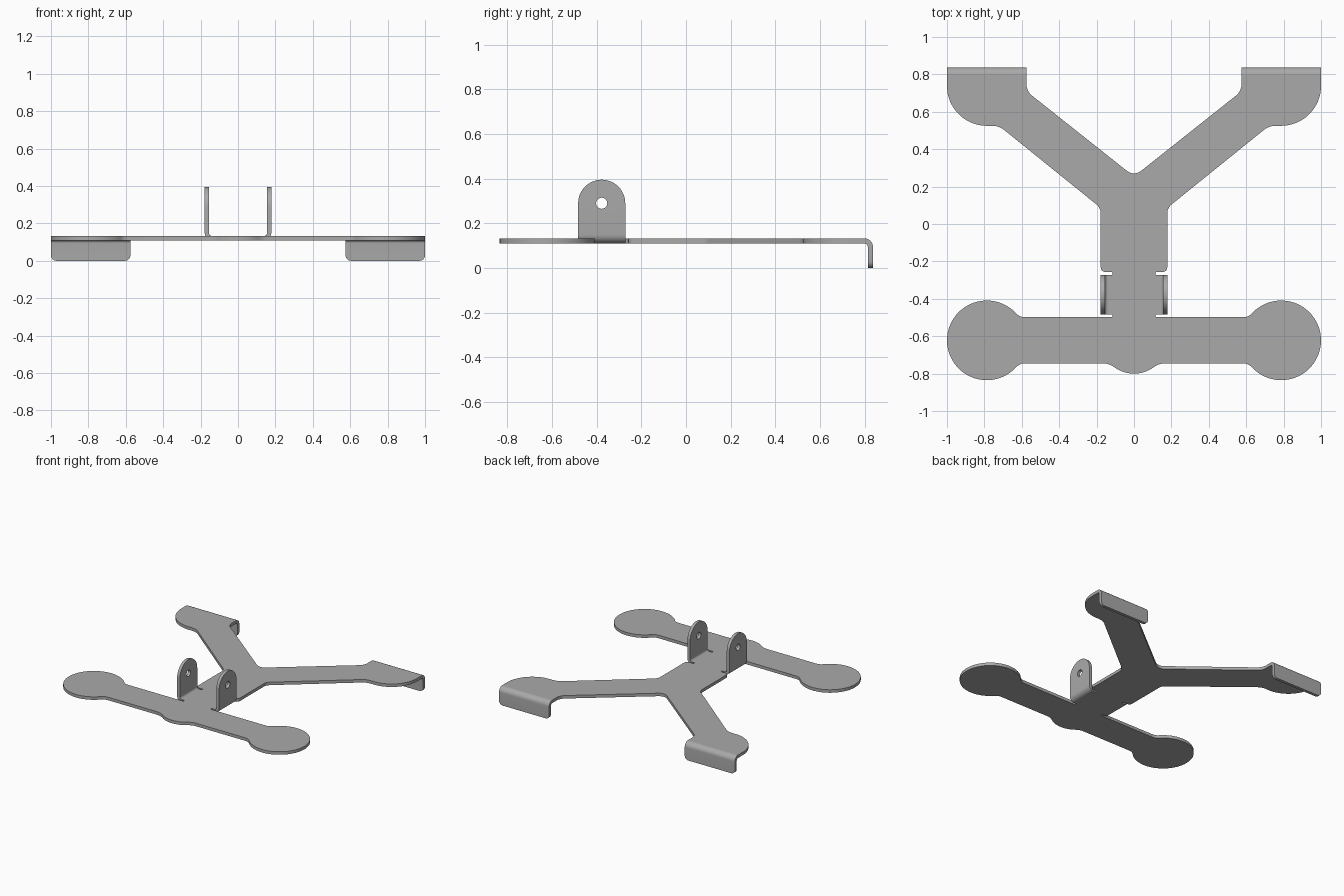
import bpy, bmesh
from math import sin, cos, tan, pi, radians
from mathutils import Vector

cube = bpy.data.objects.get("Cube")
if cube:
    bpy.data.objects.remove(cube, do_unlink=True)

T = 0.023          # sheet thickness
Z0 = 0.11          # underside of the plate
RI = 0.016         # inner bend radius
L = (RI + T / 2) * pi / 2   # flat length of a bend

steel = bpy.data.materials.new("grey_steel")
steel.use_nodes = True
grey = (0.4, 0.4, 0.4, 1)
steel.diffuse_color = grey
steel.node_tree.nodes["Principled BSDF"].inputs["Base Color"].default_value = grey


def arc(cx, cy, r, a0, a1, n):
    """Points on an arc, as outline corners without rounding."""
    angles = [radians(a0 + (a1 - a0) * i / n) for i in range(n + 1)]
    return [(cx + r * cos(a), cy + r * sin(a), 0) for a in angles]


def rounded(corners, n=6):
    """Closed outline from (x, y, radius) corners."""
    out = []
    for i, (x, y, r) in enumerate(corners):
        p = Vector((x, y))
        new = [p]
        if r:
            d1 = (Vector(corners[i - 1][:2]) - p).normalized()
            d2 = (Vector(corners[(i + 1) % len(corners)][:2]) - p).normalized()
            theta = d1.angle(d2)
            c = p + (d1 + d2).normalized() * r / sin(theta / 2)
            v1 = p + d1 * r / tan(theta / 2) - c
            v2 = p + d2 * r / tan(theta / 2) - c
            f = pi - theta
            new = [c + (v1 * sin(f * (1 - k / n)) + v2 * sin(f * k / n)) / sin(f)
                   for k in range(n + 1)]
        for q in new:
            if not out or (q - out[-1]).length > 0.002:
                out.append(q)
    return out


def sheet(name, loops, place, cuts=()):
    """Flat blank cut along bend lines, thickened, then placed point by point."""
    bm = bmesh.new()
    for loop in loops:
        vs = [bm.verts.new((p.x, p.y, 0)) for p in loop]
        for i, v in enumerate(vs):
            bm.edges.new((vs[i - 1], v))
    bmesh.ops.triangle_fill(bm, use_beauty=True, edges=bm.edges[:])
    for c in cuts:
        bmesh.ops.bisect_plane(bm, geom=bm.verts[:] + bm.edges[:] + bm.faces[:],
                               plane_co=(0, c, 0), plane_no=(0, 1, 0))
    ext = bmesh.ops.extrude_face_region(bm, geom=bm.faces[:], use_keep_orig=True)
    for g in ext["geom"]:
        if isinstance(g, bmesh.types.BMVert):
            g.co.z += T
    for v in bm.verts:
        v.co = place(*v.co)
    bmesh.ops.recalc_face_normals(bm, faces=bm.faces[:])
    me = bpy.data.meshes.new(name)
    bm.to_mesh(me)
    bm.free()
    me.materials.append(steel)
    ob = bpy.data.objects.new(name, me)
    bpy.context.collection.objects.link(ob)
    bpy.ops.object.select_all(action="DESELECT")
    ob.select_set(True)
    bpy.context.view_layer.objects.active = ob
    bpy.ops.object.shade_smooth_by_angle(angle=radians(30))


def bend(v, w):
    """Distance out and rise for a right-angle bend; w is depth from the inside."""
    a = min(max(v / L, 0), 1) * pi / 2
    r = RI + w
    return r * sin(a), RI - r * cos(a) + max(v - L, 0)


bend_cuts = [L * i / 8 for i in range(1, 9)]

# Base plate: one half of the outline, from front centre to rear centre
TAB_X, TAB_Y0, TAB_Y1 = 0.139, -0.483, -0.272
REAR_Y = 0.837 - T - RI
half = arc(0, -0.62, 0.18, 270, 306.5, 6)
half += [(0.134, -0.745, 0.1), (0.611, -0.745, 0.06)]
half += arc(0.787, -0.622, 0.213, 222, 498, 48)                # front round pad
half += [(0.611, -0.498, 0.06),
         (0.115, -0.498, 0.006), (0.115, TAB_Y0, 0.006),       # front relief slot
         (TAB_X, TAB_Y0, 0), (TAB_X, TAB_Y1, 0),
         (0.115, TAB_Y1, 0.006), (0.115, -0.257, 0.006),       # rear relief slot
         (0.178, -0.257, 0.025), (0.178, 0.086, 0.06),
         (0.722, 0.525, 0.1)]
half += arc(0.787, 0.738, 0.213, 270, 360, 16)                 # rear pad
half += [(1, REAR_Y, 0), (0.575, REAR_Y, 0), (0.575, 0.71, 0.08), (0, 0.254, 0.06)]
other = [(-x, y, r) for x, y, r in reversed(half) if x > 0.001]
sheet("base_plate", [rounded(half + other)], lambda x, y, z: (x, y, Z0 + z))

# Upright tabs with a pivot hole, and rear hooks turned down
mid, rad = (TAB_Y0 + TAB_Y1) / 2, (TAB_Y1 - TAB_Y0) / 2
hole_v = 0.29 - Z0 - T - RI + L
tab = rounded([(TAB_Y0, 0, 0), (TAB_Y1, 0, 0)] + arc(mid, hole_v, rad, 0, 180, 24))
hole = rounded(arc(mid, hole_v, 0.025, 0, 345, 23))
end = Z0 - RI + L
hook = rounded([(0.575, 0, 0), (1, 0, 0), (1, end, 0.03), (0.575, end, 0.03)])

for side, s in (("left", 1), ("right", -1)):
    def place_tab(u, v, w):
        out, rise = bend(v, w)
        return s * (TAB_X + out), u, Z0 + T + rise

    def place_hook(u, v, w):
        out, rise = bend(v, w)
        return s * u, REAR_Y + out, Z0 - rise

    sheet(side + "_pivot_tab", [tab, hole], place_tab, bend_cuts)
    sheet(side + "_rear_hook", [hook], place_hook, bend_cuts)
